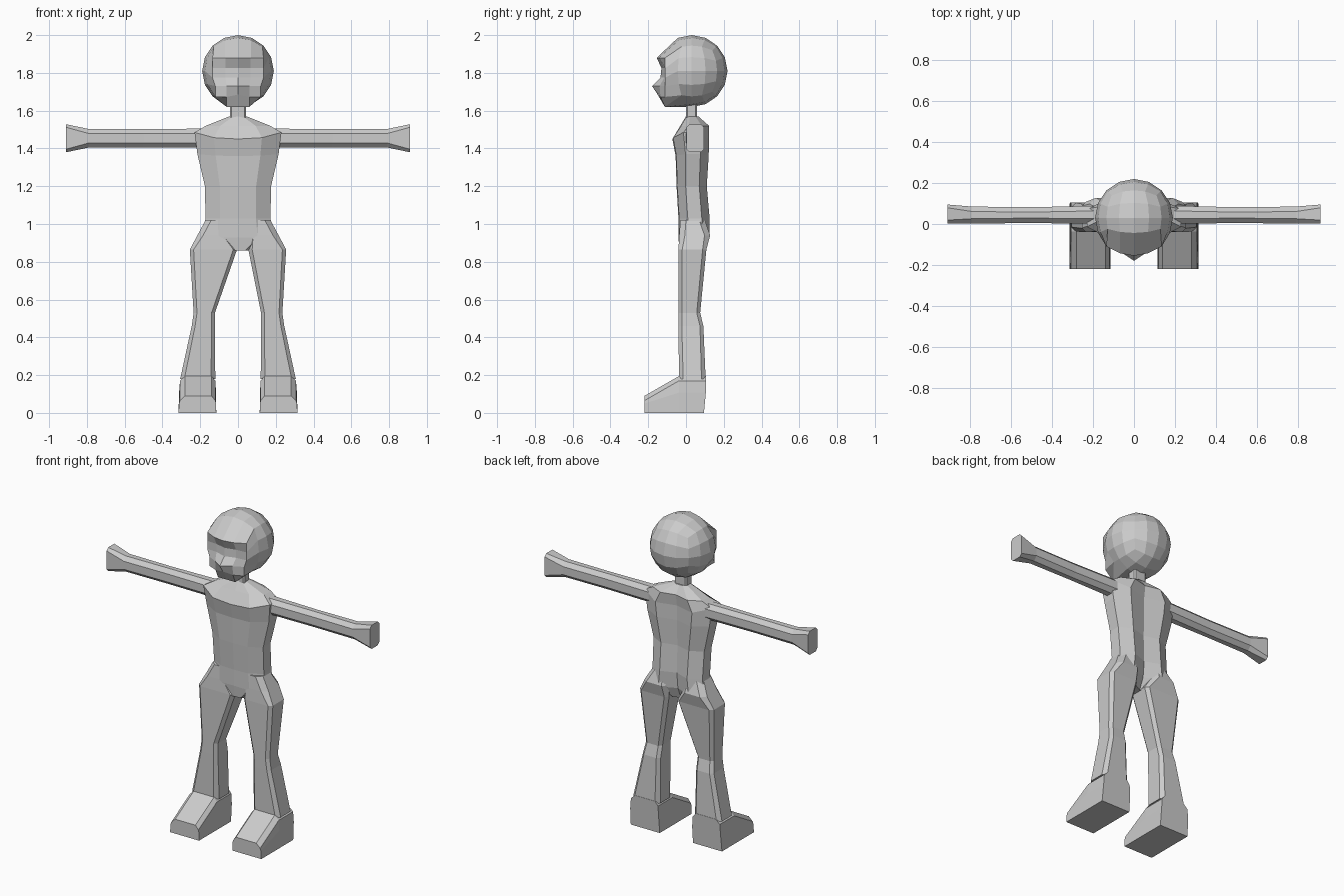
import bpy, bmesh
from mathutils import Vector

if "Cube" in bpy.data.objects:
    bpy.data.objects.remove(bpy.data.objects["Cube"])

grey = bpy.data.materials.new("light grey")
grey.diffuse_color = (0.6, 0.6, 0.6, 1)
grey.use_nodes = True
grey.node_tree.nodes["Principled BSDF"].inputs["Base Color"].default_value = grey.diffuse_color


def finish(name, bm):
    bmesh.ops.recalc_face_normals(bm, faces=bm.faces)
    me = bpy.data.meshes.new(name)
    bm.to_mesh(me)
    bm.free()
    me.materials.append(grey)
    ob = bpy.data.objects.new(name, me)
    bpy.context.collection.objects.link(ob)
    return ob


def loft(name, rings):
    """Skin equal-length point rings and cap both ends."""
    bm = bmesh.new()
    vs = [[bm.verts.new(p) for p in r] for r in rings]
    n = len(vs[0])
    for a, b in zip(vs, vs[1:]):
        for i in range(n):
            j = (i + 1) % n
            bm.faces.new((a[i], a[j], b[j], b[i]))
    bm.faces.new(vs[0])
    bm.faces.new(vs[-1])
    return finish(name, bm)


def chamfered(a0, a1, b0, b1, c):
    """Rectangle outline with cut corners."""
    return [(a0 + c, b0), (a1 - c, b0), (a1, b0 + c), (a1, b1 - c),
            (a1 - c, b1), (a0 + c, b1), (a0, b1 - c), (a0, b0 + c)]


# Torso: height, half width, front y, back y, spine y, lift of the sides
torso = []
for z, w, yf, yb, sp, lift in [
        (0.86, 0.07, -0.035, 0.07, 0.05, 0.0),
        (0.93, 0.19, -0.04, 0.125, 0.08, -0.02),
        (1.03, 0.172, -0.04, 0.125, 0.09, 0.0),
        (1.20, 0.175, -0.05, 0.11, 0.085, 0.0),
        (1.36, 0.215, -0.055, 0.12, 0.09, 0.01),
        (1.45, 0.23, -0.072, 0.122, 0.09, 0.035),
        (1.52, 0.17, -0.03, 0.122, 0.10, 0.0),
        (1.57, 0.045, 0.0, 0.065, 0.065, 0.0)]:
    half = [(0.55 * w, yf + 0.004, z + lift * 0.2),
            (w, yf + 0.3 * (yb - yf), z + lift),
            (w, yb - 0.25 * (yb - yf), z + lift),
            (0.55 * w, yb, z)]
    torso.append([(0, yf, z)] + half + [(0, sp, z)] +
                 [(-x, y, h) for x, y, h in reversed(half)])
loft("torso", torso)

# Neck
loft("neck", [[(x, y, z) for x, y in chamfered(-0.042, 0.042, 0.0, 0.058, 0.008)]
              for z in (1.54, 1.66)])

for side, s in (("right", 1), ("left", -1)):
    # Arm flaring into a blunt hand
    rings = []
    for x, y0, y1, z0, z1, c in [(0.14, 0.0, 0.09, 1.405, 1.505, 0.025),
                                 (0.50, 0.005, 0.082, 1.405, 1.503, 0.024),
                                 (0.79, 0.002, 0.085, 1.405, 1.503, 0.024),
                                 (0.91, 0.003, 0.095, 1.38, 1.528, 0.016)]:
        rings.append([(s * x, y, z) for y, z in chamfered(y0, y1, z0, z1, c)])
    loft(side + "_arm", rings)

    # Leg: hip, thigh, knee and flared calf (inner thigh differs per side)
    inner = 0.055 if s > 0 else 0.005
    rings = []
    for z, x0, x1, y0, y1, c in [(1.02, 0.06, 0.172, -0.03, 0.10, 0.03),
                                 (0.94, 0.05, 0.215, -0.036, 0.128, 0.03),
                                 (0.865, inner, 0.255, -0.04, 0.108, 0.02),
                                 (0.53, 0.122, 0.235, -0.04, 0.075, 0.018),
                                 (0.46, 0.123, 0.245, -0.04, 0.092, 0.018),
                                 (0.18, 0.12, 0.306, -0.037, 0.104, 0.022)]:
        rings.append([(s * x, y, z) for x, y in chamfered(x0, x1, y0, y1, c)])
    loft(side + "_leg", rings)

    # Boot: wedge toe with cut top edges, square heel
    rings = []
    for y, h in [(-0.22, 0.09), (-0.037, 0.195), (0.095, 0.195)]:
        back = 0.01 if y > 0 else 0
        rings.append([(s * x, y + (back if z > 0.1 else 0), z) for x, z in
                      [(0.115, 0), (0.315, 0), (0.312, h * 0.55), (0.307, h - 0.025),
                       (0.28, h), (0.14, h), (0.12, h - 0.025), (0.116, h * 0.55)]])
    loft(side + "_boot", rings)

# Head: cube rounded to a ball, with the front panel shaped into a face
bm = bmesh.new()
bmesh.ops.create_cube(bm, size=2)
bmesh.ops.subdivide_edges(bm, edges=bm.edges[:], cuts=3, use_grid_fill=True)
centre = Vector((0, 0.03, 1.81))
row_z = {1.0: 1.88, 0.5: 1.825, 0.0: 1.775, -0.5: 1.73, -1.0: 1.685}
mid_y = {1.0: -0.155, 0.5: -0.13, 0.0: -0.135, -0.5: -0.18, -1.0: -0.15}
half_y = {1.0: -0.143, 0.5: -0.115, 0.0: -0.115, -0.5: -0.14, -1.0: -0.135}
for v in bm.verts:
    u, d, h = (round(c * 2) / 2 for c in v.co)
    if d == -1:
        # visor opening, nose ridge and mouth
        y = (mid_y if u == 0 else half_y)[h] if abs(u) < 1 else -0.11
        width = 0.135 if h > -0.5 else 0.12
        v.co = (u * width, y, row_z[h] - (0.012 if h == -1 and u else 0))
    elif h == -1 and d == -0.5 and abs(u) < 1:
        # chin
        v.co = (u * 0.12, -0.112, 1.62)
    else:
        # even angular spacing across each cube side
        p = Vector([c if abs(c) == 1 else c * 0.84 for c in (u, d, h)])
        v.co = centre + p.normalized() * 0.19
finish("head", bm)
